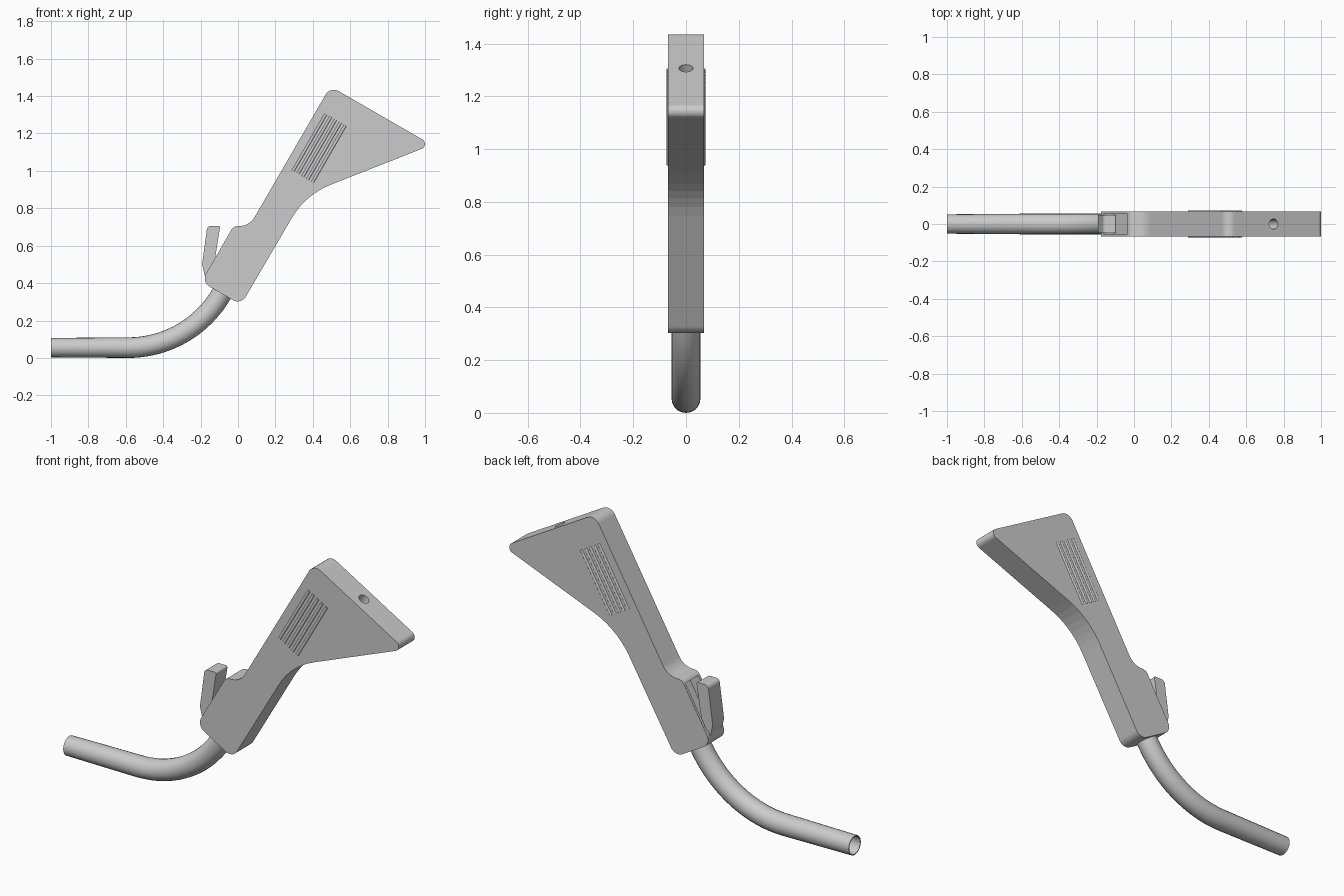
import bpy, bmesh, math
from mathutils import Vector, Matrix

if "Cube" in bpy.data.objects:
    bpy.data.objects.remove(bpy.data.objects["Cube"])

# Handle frame: T runs along the grip (60 degrees up), N runs across it
N = Vector((math.cos(math.radians(30)), 0, -0.5))
T = Vector((0.5, 0, math.cos(math.radians(30))))
Y = Vector((0, 1, 0))


def at(n, t, y=0.0):
    return N * n + T * t + Y * y


def frame(origin):
    m = Matrix((N, Y, T)).transposed().to_4x4()
    m.translation = origin
    return m


def fillet(corners):
    """Round each (x, z, radius, segments) corner of a closed outline."""
    out = []
    for i, (x, z, r, seg) in enumerate(corners):
        p = Vector((x, z))
        if r == 0:
            out.append(p)
            continue
        a = (Vector(corners[i - 1][:2]) - p).normalized()
        b = (Vector(corners[(i + 1) % len(corners)][:2]) - p).normalized()
        half = a.angle(b) / 2
        centre = p + (a + b).normalized() * (r / math.sin(half))
        start = p + a * (r / math.tan(half)) - centre
        end = p + b * (r / math.tan(half)) - centre
        sweep = math.atan2(start.x * end.y - start.y * end.x, start.dot(end))
        for k in range(seg + 1):
            ang = sweep * k / seg
            c, s = math.cos(ang), math.sin(ang)
            out.append(centre + Vector((start.x * c - start.y * s,
                                        start.x * s + start.y * c)))
    return out


def add_object(name, bm):
    bmesh.ops.recalc_face_normals(bm, faces=bm.faces)
    me = bpy.data.meshes.new(name)
    bm.to_mesh(me)
    bm.free()
    ob = bpy.data.objects.new(name, me)
    bpy.context.collection.objects.link(ob)
    return ob


def activate(ob):
    bpy.ops.object.select_all(action='DESELECT')
    ob.select_set(True)
    bpy.context.view_layer.objects.active = ob


def plate(name, corners, half_width):
    bm = bmesh.new()
    face = bm.faces.new([bm.verts.new((p.x, -half_width, p.y)) for p in fillet(corners)])
    ext = bmesh.ops.extrude_face_region(bm, geom=[face])
    moved = [v for v in ext['geom'] if isinstance(v, bmesh.types.BMVert)]
    bmesh.ops.translate(bm, vec=(0, 2 * half_width, 0), verts=moved)
    return add_object(name, bm)


def cut(target, cutter):
    mod = target.modifiers.new("cut", 'BOOLEAN')
    mod.operation = 'DIFFERENCE'
    mod.solver = 'EXACT'
    mod.object = cutter
    activate(target)
    bpy.ops.object.modifier_apply(modifier=mod.name)
    bpy.data.objects.remove(cutter)


# Handle: slim grip flaring into a wedge-shaped head
handle = plate("handle", [
    (-0.196, 0.407, 0.05, 12),
    (0.016, 0.284, 0.05, 12),
    (0.361, 0.873, 0.42, 7),
    (1.036, 1.139, 0.028, 12),
    (0.494, 1.452, 0.05, 12),
    (0.061, 0.705, 0.095, 10),
    (-0.024, 0.705, 0.04, 10)], 0.068)

# Slot in the grip for the trigger
bm = bmesh.new()
bmesh.ops.create_cube(bm, size=1, matrix=frame(at(-0.373, 0.45)) @
                      Matrix.Diagonal((0.12, 0.108, 0.255, 1)))
cut(handle, add_object("slot_cutter", bm))

# Round bore in the end of the head
bm = bmesh.new()
bmesh.ops.create_cone(bm, cap_ends=True, segments=32, radius1=0.027, radius2=0.027,
                      depth=0.3, matrix=frame(at(-0.007, 1.505)))
cut(handle, add_object("bore_cutter", bm))

# Trigger lever
plate("trigger", [
    (-0.164, 0.706, 0.022, 8),
    (-0.192, 0.500, 0.04, 6),
    (-0.178, 0.440, 0, 1),
    (-0.100, 0.440, 0, 1),
    (-0.126, 0.510, 0, 1),
    (-0.095, 0.706, 0.008, 4)], 0.048)

# Grip ridges on both faces of the head
bm = bmesh.new()
for side in (-1, 1):
    for i in range(5):
        n = -0.245 + 0.03 * i
        bmesh.ops.create_cone(bm, cap_ends=True, segments=16, radius1=0.008,
                              radius2=0.008, depth=0.35,
                              matrix=frame(at(n, 1.188, side * 0.065)))
ridges = add_object("grip_ridges", bm)
activate(ridges)
bpy.ops.object.shade_smooth_by_angle(angle=math.radians(40))

# Hollow tube: straight run, then a 60 degree bend up into the handle
z0, R, x0 = 0.055, 0.577, -0.587
path = [(-1, z0, 0.94), (-0.8, z0, 0.97)]
for k in range(21):
    a = math.radians(60) * k / 20
    path.append((x0 + R * math.sin(a), z0 + R * (1 - math.cos(a)), 1.0))
end = path[-1]
path.append((end[0] + 0.02, end[1] + 0.035, 1.0))
curve = bpy.data.curves.new("tube", 'CURVE')
curve.dimensions = '3D'
curve.bevel_depth = 0.055
curve.bevel_resolution = 8
spline = curve.splines.new('POLY')
spline.points.add(len(path) - 1)
for pt, (x, z, r) in zip(spline.points, path):
    pt.co = (x, 0, z, 1)
    pt.radius = r
tube = bpy.data.objects.new("tube", curve)
bpy.context.collection.objects.link(tube)
activate(tube)
bpy.ops.object.convert(target='MESH')
tube = bpy.context.view_layer.objects.active
wall = tube.modifiers.new("wall", 'SOLIDIFY')
wall.thickness = 0.005
wall.offset = -1
bpy.ops.object.modifier_apply(modifier=wall.name)
bpy.ops.object.shade_smooth_by_angle(angle=math.radians(40))
